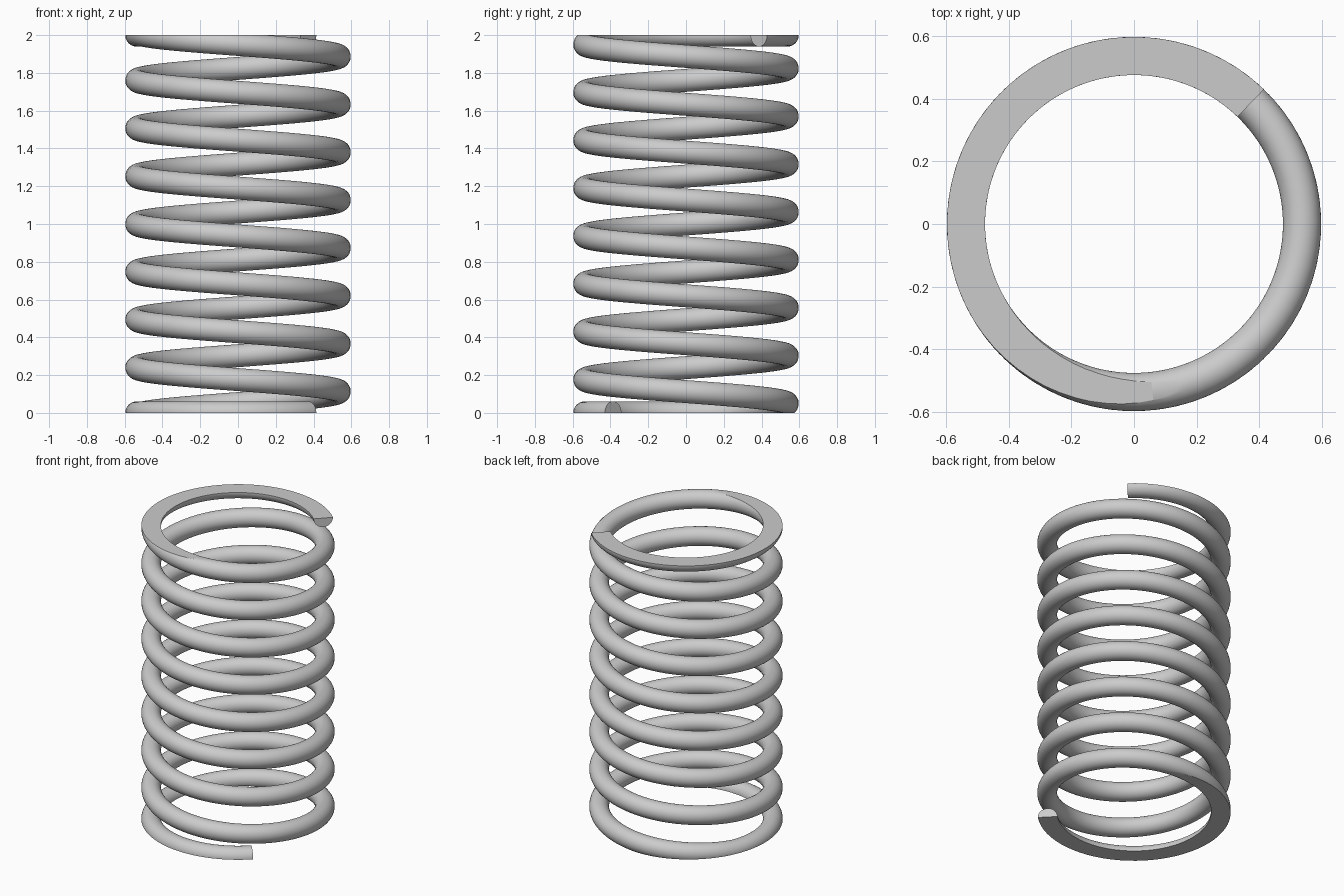
import bpy, bmesh
from math import pi, sin, cos, radians
from mathutils import Vector

if "Cube" in bpy.data.objects:
    bpy.data.objects.remove(bpy.data.objects["Cube"])

R, WIRE, PITCH, HEIGHT = 0.536, 0.061, 0.2535, 2.0
SIDES, PER_TURN = 32, 72
HALF_SWEEP = radians(4 * 360 + 134)      # sweep either side of the mid height

bm = bmesh.new()

# Wire swept along a left-handed helix whose end coils lie flat
count = int(2 * HALF_SWEEP / (2 * pi) * PER_TURN)
rings = []
for i in range(count + 1):
    s = -HALF_SWEEP + 2 * HALF_SWEEP * i / count
    a = pi - s
    z = min(max(HEIGHT / 2 + PITCH * s / (2 * pi), 0.0), HEIGHT)
    ring = []
    for j in range(SIDES):
        t = 2 * pi * (j + 0.5) / SIDES
        rad = R + WIRE * cos(t)
        ring.append(bm.verts.new((rad * cos(a), rad * sin(a), z + WIRE * sin(t))))
    rings.append(ring)
for r0, r1 in zip(rings, rings[1:]):
    for j in range(SIDES):
        k = (j + 1) % SIDES
        bm.faces.new((r0[j], r0[k], r1[k], r1[j]))
bm.faces.new(rings[0])
bm.faces.new(rings[-1])

# Ground-flat bottom and top
for z, n in ((0.0, -1), (HEIGHT, 1)):
    bmesh.ops.bisect_plane(bm, geom=bm.verts[:] + bm.edges[:] + bm.faces[:], dist=1e-6,
                           plane_co=Vector((0, 0, z)), plane_no=Vector((0, 0, n)),
                           clear_outer=True)
    rim = [e for e in bm.edges if e.is_boundary]
    bmesh.ops.triangle_fill(bm, edges=rim, use_beauty=True, normal=Vector((0, 0, n)))
bmesh.ops.recalc_face_normals(bm, faces=bm.faces[:])

mesh = bpy.data.meshes.new("coil_spring")
bm.to_mesh(mesh)
bm.free()
spring = bpy.data.objects.new("coil_spring", mesh)
bpy.context.collection.objects.link(spring)
bpy.context.view_layer.objects.active = spring
spring.select_set(True)
bpy.ops.object.shade_smooth_by_angle(angle=radians(25))
